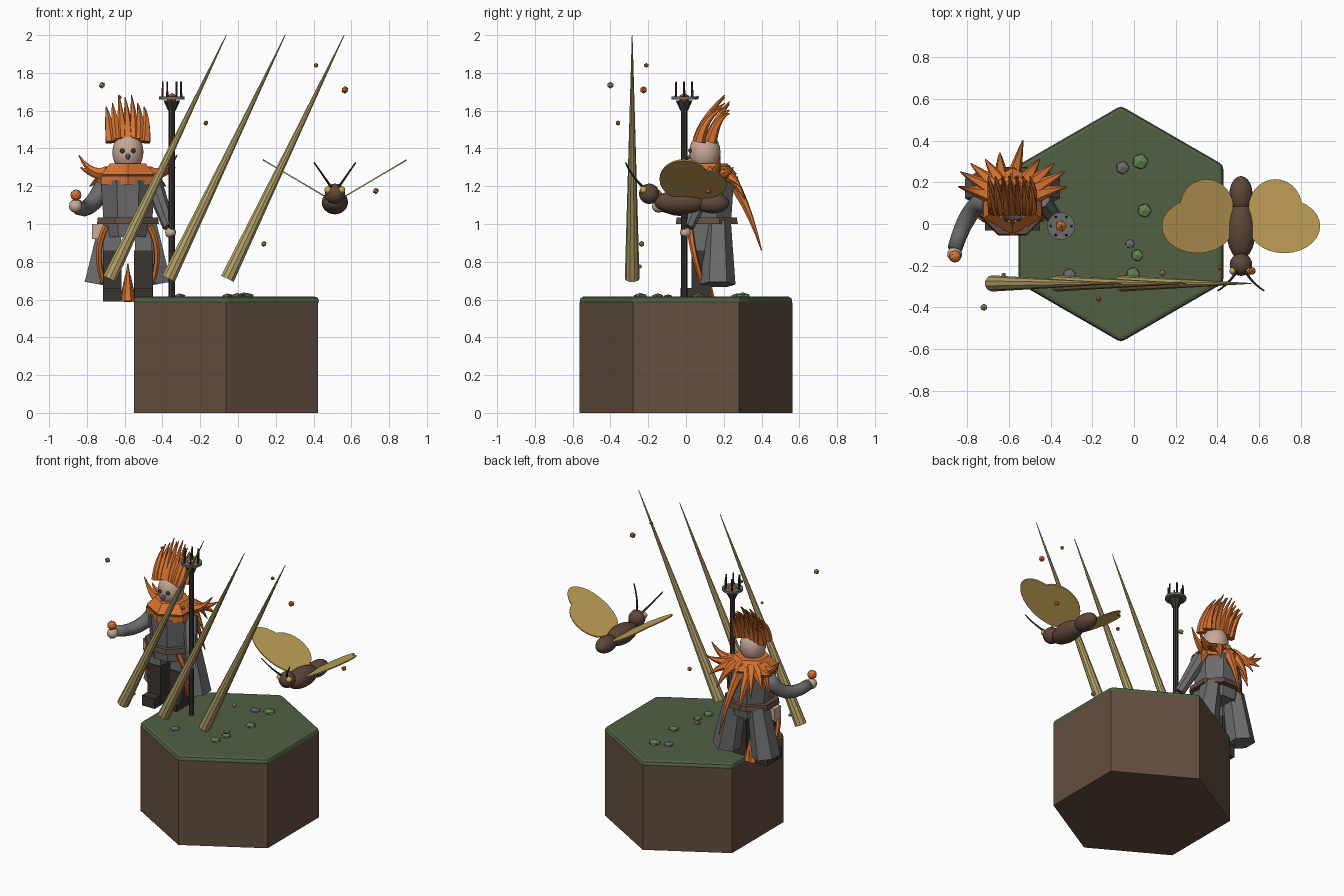
import bpy, bmesh, math
from mathutils import Vector, Matrix

cube = bpy.data.objects.get("Cube")
if cube:
    bpy.data.objects.remove(cube, do_unlink=True)


def material(name, r, g, b):
    m = bpy.data.materials.new(name)
    m.use_nodes = True
    m.diffuse_color = (r, g, b, 1)
    m.node_tree.nodes["Principled BSDF"].inputs["Base Color"].default_value = (r, g, b, 1)
    return m


EARTH = material("earth brown", .125, .077, .05)
MOSS = material("moss green", .085, .117, .057)
TUFT = material("leaf green", .12, .23, .075)
ORANGE = material("feather orange", .68, .17, .03)
GREY = material("cloth grey", .15, .15, .155)
DARK = material("dark iron", .042, .036, .03)
SKIN = material("pale skin", .58, .4, .31)
TAN = material("straw tan", .46, .36, .14)
GOLD = material("wing gold", .56, .37, .1)
INSECT = material("insect brown", .11, .062, .04)


def finish(name, bm, mat, smooth=False):
    bmesh.ops.recalc_face_normals(bm, faces=bm.faces)
    me = bpy.data.meshes.new(name)
    bm.to_mesh(me)
    bm.free()
    me.materials.append(mat)
    for p in me.polygons:
        p.use_smooth = smooth
    ob = bpy.data.objects.new(name, me)
    bpy.context.collection.objects.link(ob)
    return ob


def ball(name, loc, size, mat, sub=2, smooth=True):
    bm = bmesh.new()
    bmesh.ops.create_icosphere(bm, subdivisions=sub, radius=1)
    size = size if isinstance(size, tuple) else (size,) * 3
    bm.transform(Matrix.Translation(loc) @ Matrix.Diagonal((*size, 1)))
    return finish(name, bm, mat, smooth)


def box(name, loc, size, mat):
    bm = bmesh.new()
    bmesh.ops.create_cube(bm, size=1)
    bm.transform(Matrix.Translation(loc) @ Matrix.Diagonal((*size, 1)))
    return finish(name, bm, mat)


def prism(name, x, y, z0, z1, r0, r1, sides, mat, turn=0):
    bm = bmesh.new()
    bmesh.ops.create_cone(bm, cap_ends=True, segments=sides, radius1=r0, radius2=r1, depth=z1 - z0)
    bm.transform(Matrix.Translation((x, y, (z0 + z1) / 2)) @ Matrix.Rotation(turn, 4, 'Z'))
    return finish(name, bm, mat)


def sweep(name, a, b, r0, r1, mat, mid=None, sides=6, steps=6, smooth=False):
    """Tapered tube from a to b, bent towards mid when given."""
    a, b = Vector(a), Vector(b)
    steps = steps if mid else 1
    m = Vector(mid) if mid else (a + b) / 2
    bm = bmesh.new()
    old = None
    t0 = (m - a).normalized()
    q = t0.to_track_quat('Z', 'Y')
    for i in range(steps + 1):
        t = i / steps
        p = a * (1 - t) ** 2 + m * 2 * t * (1 - t) + b * t * t
        tan = ((m - a) * (1 - t) + (b - m) * t).normalized()
        q = t0.rotation_difference(tan) @ q
        t0 = tan
        r = r0 + (r1 - r0) * t
        ring = []
        for k in range(sides):
            w = math.tau * k / sides
            ring.append(bm.verts.new(p + q @ Vector((r * math.cos(w), r * math.sin(w), 0))))
        if old:
            for k in range(sides):
                n = (k + 1) % sides
                bm.faces.new((old[k], old[n], ring[n], ring[k]))
        else:
            bm.faces.new(ring)
        old = ring
    bm.faces.new(old)
    return finish(name, bm, mat, smooth)


# Hexagonal ground block with mossy cap
prism("ground_block", -.063, 0, 0, .585, .563, .563, 6, EARTH)
cap = prism("moss_cap", -.063, 0, .57, .615, .567, .567, 6, MOSS)
bev = cap.modifiers.new("soft_edge", 'BEVEL')
bev.width, bev.segments = .02, 2
for x, y, r in ((.03, .3, .042), (.05, .065, .037), (.015, -.15, .032), (-.005, -.24, .036)):
    ball("leaf_tuft", (x, y, .617), (r, r, r * .5), TUFT, 1, False)
for x, y, r in ((-.055, .27, .035), (-.02, -.095, .025), (-.31, -.245, .035)):
    ball("pebble", (x, y, .615), (r, r, r * .5), GREY, 1, False)

# Long straw spears
for i in range(3):
    x = -.68 + i * .312
    sweep("straw_spear", (x, -.285, .71), (x + .618, -.285, 2), .039, .002, TAN, sides=10)

# Figure: torso, belt and collar
CX, CY = -.583, .11
prism("torso", CX, CY, 1.02, 1.23, .14, .155, 8, GREY, math.pi / 8)
prism("belt", CX, CY, 1.0, 1.035, .178, .172, 8, EARTH, math.pi / 8)
prism("hips", CX, CY, .93, 1.01, .13, .14, 8, GREY, math.pi / 8)
prism("collar_lower", CX, CY, 1.21, 1.252, .165, .165, 6, ORANGE)
prism("collar_band", CX, CY, 1.25, 1.268, .158, .153, 6, DARK)
prism("collar_upper", CX, CY, 1.265, 1.32, .16, .11, 6, ORANGE)

# Head and face
HY = .1
ball("head", (CX, HY, 1.38), (.083, .083, .105), SKIN, 3)
for s in (-1, 1):
    ball("eye", (CX + s * .029, HY - .076, 1.388), .013, DARK)
sweep("beak", (CX, HY - .072, 1.36), (CX, HY - .11, 1.34), .016, .003, GREY)

# Feather crest, two rows
for row in range(2):
    for i in range(7):
        u = (i - 3) / 3
        zt = 1.69 - .07 * u * u - .035 * row - .02 * (i % 2)
        base = (CX + u * .088, .07 + row * .06, 1.455 - .02 * u * u)
        tip = (CX - .015 + u * .1, .205 + row * .025, zt)
        bend = (CX + u * .105, .095 + row * .07, 1.57)
        sweep("crest_feather", base, tip, .034, .003, ORANGE, bend)

# Shoulder and back feathers
tips = ((.26, .07, 1.365), (.25, .14, 1.3), (.2, .18, 1.2), (.19, .08, 1.1), (.13, .2, 1.13))
for s in (-1, 1):
    for dx, dy, z in tips:
        d = Vector((dx, dy)).normalized() * .11
        sweep("shoulder_feather", (CX + s * d.x, CY + d.y, 1.27), (CX + s * dx, CY + dy, z),
              .042, .003, ORANGE, (CX + s * dx * .75, CY + dy * .75, 1.25))
sweep("back_feather", (CX, .2, 1.29), (CX + .05, .4, .86), .04, .003, ORANGE, (CX + .03, .32, 1.14))
sweep("back_feather", (CX - .05, .2, 1.27), (CX - .06, .34, 1.02), .04, .003, ORANGE, (CX - .06, .3, 1.17))

# Legs, boots, coat tails and hanging straps
for s in (-1, 1):
    x = CX + s * .083
    box("thigh", (x, .08, .93), (.092, .09, .16), GREY)
    box("boot_shaft", (x, .08, .735), (.1, .1, .25), DARK)
    box("boot_foot", (x, .05, .625), (.096, .16, .07), DARK)
    sweep("coat_tail", (CX + s * .09, .17, 1.01), (CX + s * .15, .17, .68), .068, .092, GREY)
    sweep("hanging_strap", (CX + s * .115, .02, .99), (CX + s * .13, .085, .69), .018, .014, ORANGE,
          (CX + s * .185, .03, .86))
    sweep("tail_feather", (CX + s * .02, .13, .59), (CX + s * .012, .12, .73), .026, .003, ORANGE)
sweep("tail_feather", (CX, .11, .59), (CX, .12, .79), .034, .003, ORANGE)
box("pouch", (-.745, .1, .96), (.058, .07, .08), SKIN)

# Arms and hands
sweep("right_arm", (-.71, .12, 1.2), (-.86, -.12, 1.1), .05, .036, GREY,
      (-.8, .08, 1.03), sides=10, smooth=True)
ball("right_hand", (-.86, -.145, 1.095), .036, SKIN)
ball("ember_orb", (-.858, -.155, 1.153), .03, ORANGE, 2, False)
sweep("left_arm", (-.45, .12, 1.22), (-.365, .01, .985), .05, .034, GREY, sides=8)
ball("left_hand", (-.357, -.003, .955), .03, SKIN)

# Staff with pronged fire basket
SX, SY = -.35, -.01
prism("staff_pole", SX, SY, .6, 1.64, .017, .017, 8, DARK)
prism("staff_socket", SX, SY, 1.6, 1.655, .02, .045, 8, DARK)
prism("basket_plate", SX, SY, 1.66, 1.675, .067, .067, 16, GREY)
ball("basket_ember", (SX, SY, 1.665), .03, ORANGE, 1, False)
for i in range(6):
    w = math.tau * i / 6
    c, s = math.cos(w), math.sin(w)
    sweep("basket_prong", (SX + .05 * c, SY + .05 * s, 1.66), (SX + .048 * c, SY + .048 * s, 1.755),
          .007, .005, DARK)

# Flying insect
IX = .513
ball("insect_abdomen", (IX, .14, 1.11), (.056, .09, .054), INSECT, 3)
ball("insect_thorax", (IX, -.03, 1.115), (.07, .14, .064), INSECT, 3)
ball("insect_head", (IX, -.195, 1.16), .054, INSECT, 3)
for s in (-1, 1):
    ball("insect_eye", (IX + s * .036, -.225, 1.18), .02, GOLD)
    sweep("antenna", (IX + s * .02, -.225, 1.195), (IX + s * .11, -.32, 1.325), .007, .004, DARK,
          (IX + s * .05, -.28, 1.24))
    for dx, y, rx, ry in ((.208, -.01, .172, .13), (.165, .08, .128, .135)):
        bm = bmesh.new()
        bmesh.ops.create_cone(bm, cap_ends=True, segments=28, radius1=1, radius2=1, depth=.008)
        bm.transform(Matrix.Translation((IX + s * dx, y, 1.115)) @ Matrix.Diagonal((rx, ry, 1, 1)))
        for v in bm.verts:
            v.co.z += .59 * s * (v.co.x - IX)
        finish("insect_wing", bm, GOLD)

# Drifting sparks
sparks = ((.413, -.21, 1.84, .013), (.566, -.225, 1.71, .02), (-.17, -.36, 1.535, .014),
          (.73, .117, 1.175, .017), (-.625, .06, 1.67, .01))
for x, y, z, r in sparks:
    ball("ember_spark", (x, y, z), r, ORANGE, 1, False)
for x, y, z, r in ((-.72, -.4, 1.735, .018), (.137, -.235, .895, .016), (-.625, -.245, .775, .012)):
    ball("straw_spark", (x, y, z), r, TAN, 1, False)
